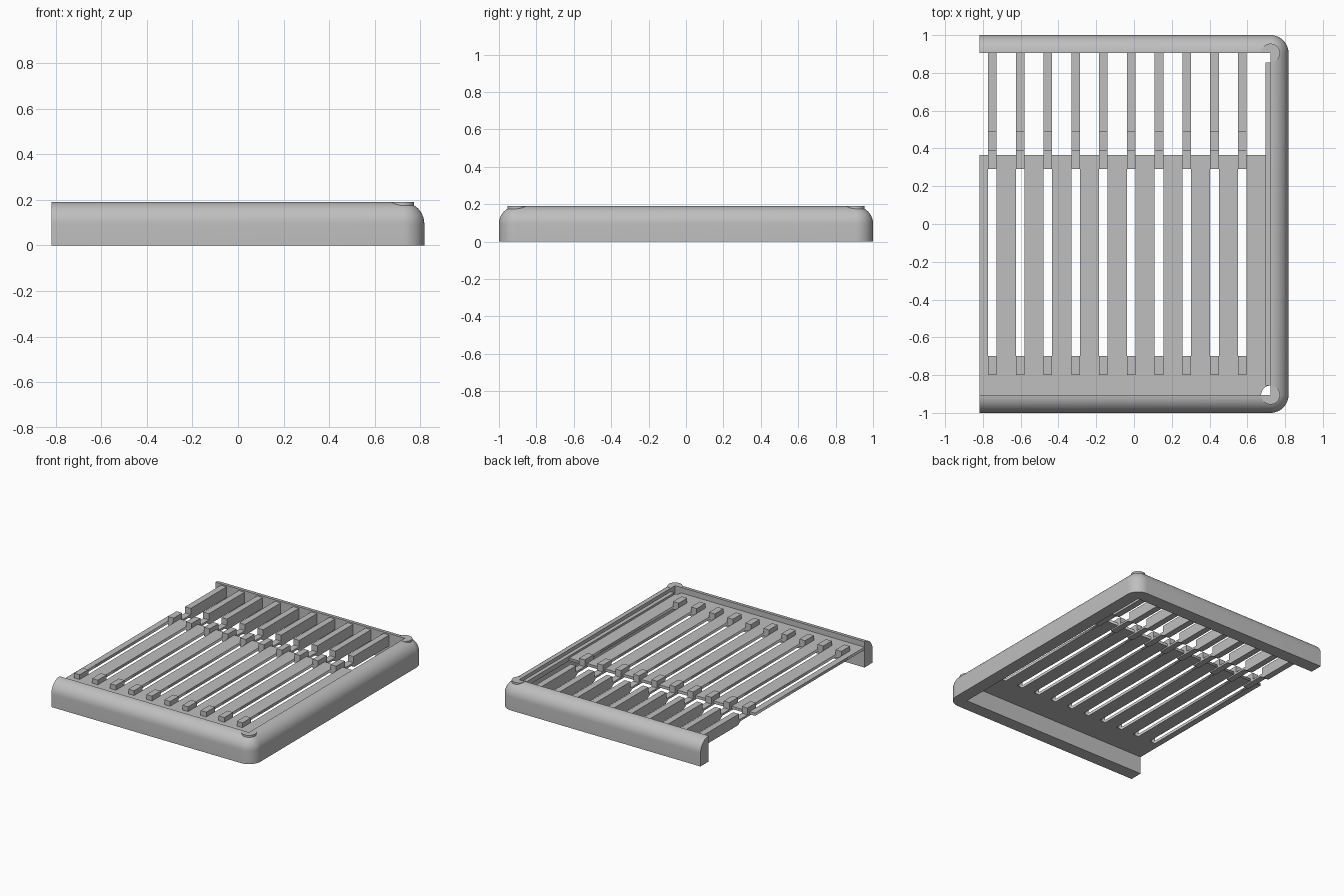
import bpy, bmesh
from math import sin, cos, pi
from mathutils import Vector

if "Cube" in bpy.data.objects:
    bpy.data.objects.remove(bpy.data.objects["Cube"])

X0, XI, YI, W, H = -0.818, 0.723, 0.905, 0.095, 0.19
PLATE_LO, PLATE_HI = 0.13, 0.15
SLOTS = [-0.75 + 0.147 * i for i in range(10)]
SLOT_W = 0.046

grey = bpy.data.materials.new("light grey plastic")
grey.diffuse_color = (0.52, 0.52, 0.52, 1)
grey.use_nodes = True
grey.node_tree.nodes["Principled BSDF"].inputs["Base Color"].default_value = grey.diffuse_color


def finish(name, bm):
    bmesh.ops.remove_doubles(bm, verts=bm.verts, dist=1e-5)
    bmesh.ops.recalc_face_normals(bm, faces=bm.faces)
    me = bpy.data.meshes.new(name)
    bm.to_mesh(me)
    bm.free()
    ob = bpy.data.objects.new(name, me)
    bpy.context.collection.objects.link(ob)
    me.materials.append(grey)
    return ob


def smooth(ob):
    bpy.ops.object.select_all(action='DESELECT')
    ob.select_set(True)
    bpy.context.view_layer.objects.active = ob
    bpy.ops.object.shade_smooth_by_angle(angle=0.6)


def prism(name, pts, depth):
    """Extrude a closed outline of 3D points along a vector."""
    bm = bmesh.new()
    f = bm.faces.new([bm.verts.new(p) for p in pts])
    r = bmesh.ops.extrude_face_region(bm, geom=[f])
    bmesh.ops.translate(bm, vec=depth,
                        verts=[v for v in r["geom"] if isinstance(v, bmesh.types.BMVert)])
    return finish(name, bm)


def box(name, x0, x1, y0, y1, z0, z1):
    return prism(name, [(x0, y0, z0), (x1, y0, z0), (x1, y1, z0), (x0, y1, z0)],
                 Vector((0, 0, z1 - z0)))


# Three-sided rim: rounded wall section swept around two corners
section = [(0, 0), (W, 0)]
section += [(W * cos(a), H - W + W * sin(a)) for a in [pi / 2 * i / 10 for i in range(11)]]
stations = [(X0, -YI, -pi / 2)]
stations += [(XI, -YI, -pi / 2 + pi / 2 * i / 10) for i in range(11)]
stations += [(XI, YI, pi / 2 * i / 10) for i in range(11)]
stations += [(X0, YI, pi / 2)]
bm = bmesh.new()
rings = [[bm.verts.new((x + d * cos(a), y + d * sin(a), z)) for d, z in section]
         for x, y, a in stations]
n = len(section)
for r, s in zip(rings, rings[1:]):
    for i in range(n):
        j = (i + 1) % n
        bm.faces.new((r[i], r[j], s[j], s[i]))
bm.faces.new(rings[0])
bm.faces.new(rings[-1])
bmesh.ops.dissolve_degenerate(bm, dist=1e-5, edges=bm.edges)
smooth(finish("rim", bm))

# Slotted plate with a rounded bite at its front right corner
cu = bpy.data.curves.new("plate", 'CURVE')
cu.dimensions = '2D'
cu.fill_mode = 'BOTH'
cu.extrude = (PLATE_HI - PLATE_LO) / 2


def outline(pts):
    sp = cu.splines.new('POLY')
    sp.points.add(len(pts) - 1)
    for p, (x, y) in zip(sp.points, pts):
        p.co = (x, y, 0, 1)
    sp.use_cyclic_u = True


R = 0.05
bite = [(XI + R * cos(a), -YI + R * sin(a)) for a in [pi - pi / 2 * i / 8 for i in range(9)]]
outline([(X0, -YI)] + bite + [(XI, 0.365), (X0, 0.365)])
for x in SLOTS:
    a, b = x - SLOT_W / 2, x + SLOT_W / 2
    outline([(a, -0.70), (b, -0.70), (b, 0.29), (a, 0.29)])
plate = bpy.data.objects.new("plate", cu)
plate.location.z = (PLATE_LO + PLATE_HI) / 2
bpy.context.collection.objects.link(plate)
bpy.context.view_layer.objects.active = plate
plate.select_set(True)
bpy.ops.object.select_all(action='DESELECT')
plate.select_set(True)
bpy.ops.object.convert(target='MESH')
plate = bpy.context.view_layer.objects.active
plate.data.materials.clear()
plate.data.materials.append(grey)

# Ledge along the inside of the right wall
box("side_ledge", 0.695, XI, -0.855, 0.855, PLATE_LO, 0.165)

# Front stops and stepped rear bars, one pair per slot
bar = [(YI, 0.10), (YI, 0.18), (0.49, 0.18), (0.49, 0.135), (0.39, 0.135),
       (0.39, 0.185), (0.29, 0.185), (0.29, 0.12), (0.47, 0.12), (0.50, 0.10)]
for x in SLOTS:
    a, b = x - SLOT_W / 2, x + SLOT_W / 2
    box("front_stop", a, b, -0.80, -0.70, PLATE_HI - 0.005, 0.185)
    prism("rear_bar", [(a, y, z) for y, z in bar], Vector((SLOT_W, 0, 0)))

# Three-quarter corner pads on top of the rim
for s in (-1, 1):
    arc = [-pi + 1.5 * pi * i / 24 for i in range(25)]
    pts = [(XI, s * YI, 0.172)]
    pts += [(XI + R * cos(t), s * (YI - R * sin(t) * -1), 0.172) for t in arc] if s < 0 else \
           [(XI + R * cos(t), YI - R * sin(t), 0.172) for t in arc]
    if s < 0:
        pts = [(XI, -YI, 0.172)] + [(XI + R * cos(t), -YI + R * sin(t), 0.172) for t in arc]
    smooth(prism("corner_pad", pts, Vector((0, 0, H - 0.172))))
